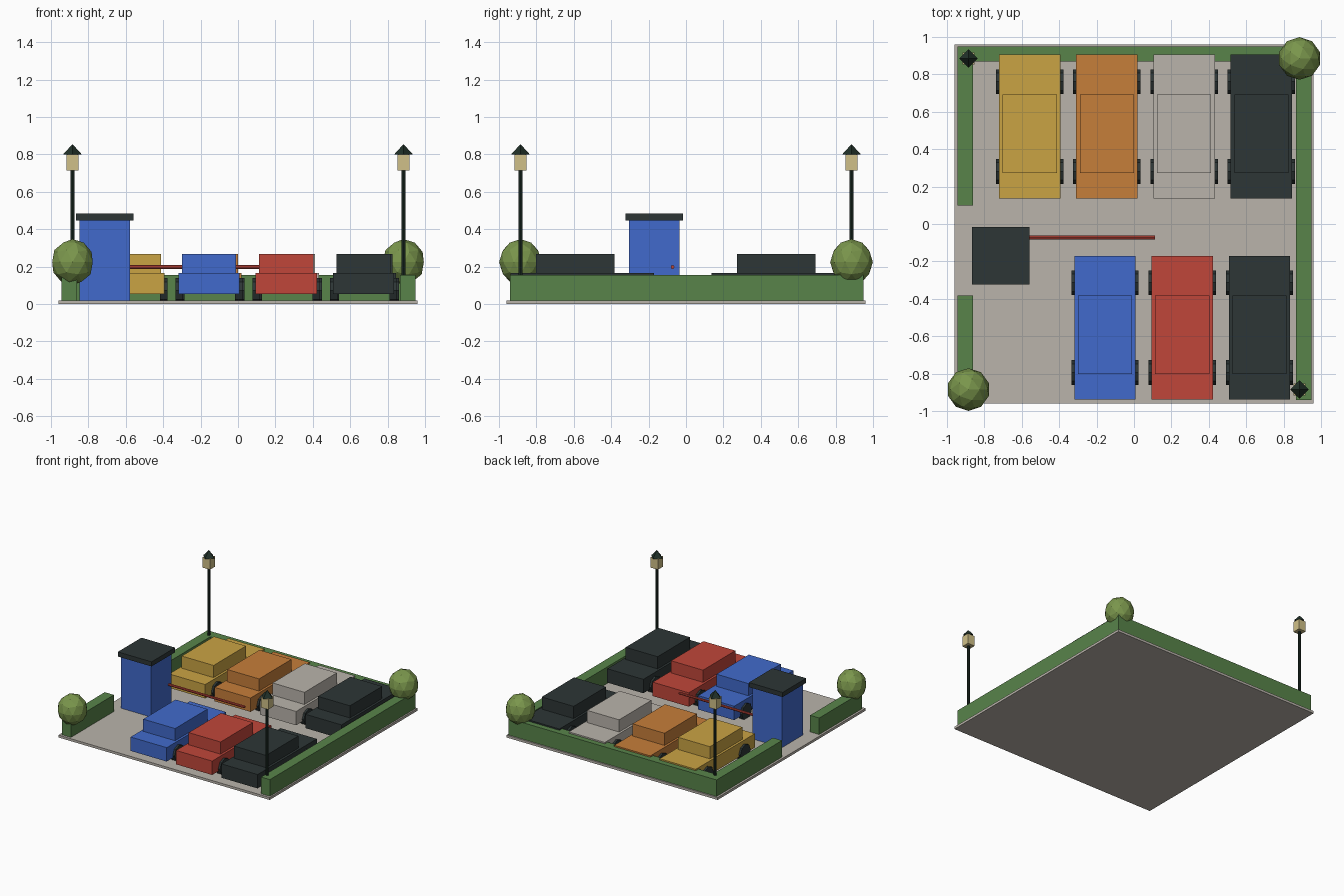
import bpy
import math

if "Cube" in bpy.data.objects:
    bpy.data.objects.remove(bpy.data.objects["Cube"], do_unlink=True)


def material(name, r, g, b):
    """Flat material from 8-bit colour values, converted to linear."""
    lin = [c / 12.92 if c < 0.04045 else ((c + 0.055) / 1.055) ** 2.4
           for c in (r / 255, g / 255, b / 255)]
    mat = bpy.data.materials.new(name)
    mat.use_nodes = True
    mat.diffuse_color = (*lin, 1)
    mat.node_tree.nodes["Principled BSDF"].inputs["Base Color"].default_value = (*lin, 1)
    return mat


STONE = material("stone_grey", 186, 180, 171)
YELLOW = material("yellow", 202, 164, 68)
ORANGE = material("orange", 198, 126, 58)
DARK = material("charcoal", 45, 54, 54)
BLUE = material("blue", 65, 106, 204)
RED = material("red", 192, 70, 58)
HEDGE = material("hedge_green", 88, 132, 74)
LEAF = material("leaf_green", 122, 150, 76)
GLOW = material("lamp_cream", 208, 192, 136)
IRON = material("dark_green_iron", 32, 48, 40)


def finish(name, mat):
    obj = bpy.context.object
    obj.name = name
    obj.data.materials.append(mat)
    return obj


def box(name, mat, x, y, z):
    """Box given as (low, high) along each axis."""
    centre = [(a + b) / 2 for a, b in (x, y, z)]
    bpy.ops.mesh.primitive_cube_add(size=1, location=centre)
    obj = finish(name, mat)
    obj.scale = [b - a for a, b in (x, y, z)]
    return obj


def around(c, half):
    return (c - half, c + half)


def rod(name, mat, radius, depth, location, sides=8, along_x=False):
    turn = (0, math.pi / 2, 0) if along_x else (0, 0, 0)
    bpy.ops.mesh.primitive_cylinder_add(vertices=sides, radius=radius, depth=depth,
                                        location=location, rotation=turn)
    return finish(name, mat)


def car(name, mat, x, y):
    box(name + "_body", mat, around(x, 0.164), around(y, 0.384), (0.053, 0.167))
    box(name + "_cabin", mat, around(x, 0.145), around(y - 0.038, 0.21), (0.16, 0.267))
    for side in (-1, 1):
        for end in (-1, 1):
            rod(name + "_wheel", DARK, 0.066, 0.04,
                (x + side * 0.16, y + end * 0.24, 0.072), along_x=True)


def lamp(x, y):
    rod("lamp_post", IRON, 0.011, 0.71, (x, y, 0.365))
    box("lamp_lantern", GLOW, around(x, 0.033), around(y, 0.033), (0.715, 0.8))
    bpy.ops.mesh.primitive_cone_add(vertices=4, radius1=0.05, depth=0.055,
                                    location=(x, y, 0.8275))
    finish("lamp_cap", IRON)


def tree(x, y):
    bpy.ops.mesh.primitive_ico_sphere_add(subdivisions=2, radius=0.114,
                                          location=(x, y, 0.224))
    finish("round_tree", LEAF).scale.z = 1.08


# Ground slab
box("ground", STONE, (-0.96, 0.96), (-0.96, 0.96), (0, 0.02))

# Hedges, with an entrance gap on the model's right
TALL = (0.01, 0.156)
box("back_hedge", HEDGE, (-0.943, 0.948), (0.868, 0.95), TALL)
box("left_hedge", HEDGE, (0.867, 0.948), (-0.94, 0.868), TALL)
box("right_back_hedge", HEDGE, (-0.943, -0.86), (0.1, 0.868), TALL)
box("right_front_hedge", HEDGE, (-0.943, -0.86), (-0.94, -0.383), TALL)

# Ticket booth and barrier
box("booth", BLUE, around(-0.713, 0.135), around(-0.17, 0.135), (0.01, 0.447))
box("booth_roof", DARK, around(-0.713, 0.153), around(-0.17, 0.153), (0.447, 0.485))
rod("barrier_arm", RED, 0.01, 0.7, (-0.238, -0.072, 0.198), along_x=True)

# Two rows of parked cars
SPACING = 0.413
for i, (name, mat) in enumerate((("blue_car", BLUE), ("red_car", RED),
                                 ("front_dark_car", DARK))):
    car(name, mat, -0.155 + i * SPACING, -0.554)
for i, (name, mat) in enumerate((("yellow_car", YELLOW), ("orange_car", ORANGE),
                                 ("grey_car", STONE), ("back_dark_car", DARK))):
    car(name, mat, -0.558 + i * SPACING, 0.521)

# Corner lamps and trees
for s in (-1, 1):
    lamp(s * 0.885, -s * 0.885)
    tree(s * 0.885, s * 0.885)
